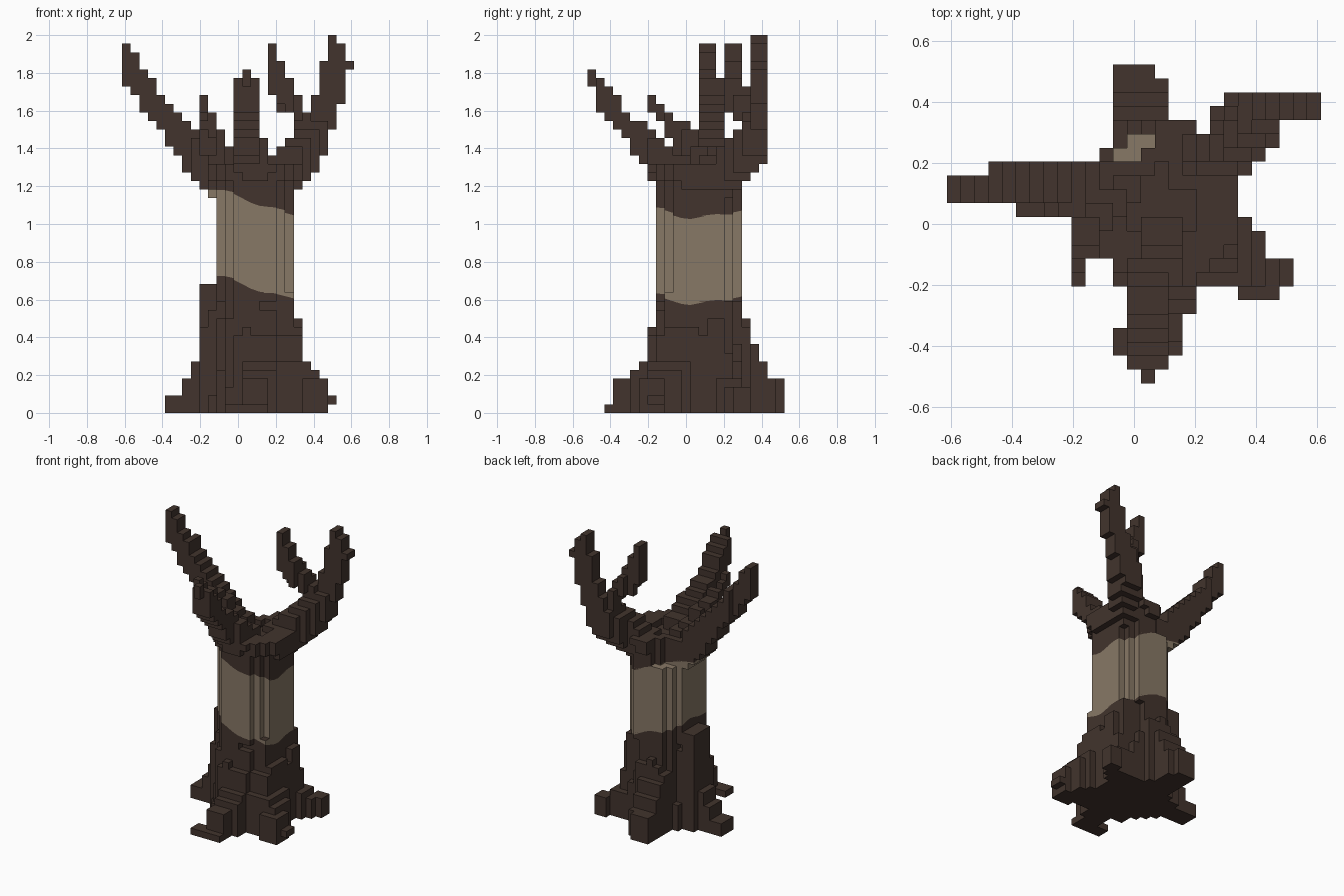
import bpy, bmesh, math
from mathutils import Vector

cube = bpy.data.objects.get("Cube")
if cube:
    bpy.data.objects.remove(cube)

BLOCK = 2 / 44
AXIS = Vector((2, 1.5, 0))      # trunk axis, in blocks


def material(name, rgb):
    mat = bpy.data.materials.new(name)
    mat.use_nodes = True
    mat.diffuse_color = (*rgb, 1)
    shader = next(n for n in mat.node_tree.nodes if n.type == 'BSDF_PRINCIPLED')
    shader.inputs["Base Color"].default_value = mat.diffuse_color
    return mat


materials = [material("dark_bark", (0.054, 0.034, 0.026)),
             material("bare_wood", (0.245, 0.188, 0.132))]


def bare_band(x, y):
    """Lower and upper edge of the bare wood around the trunk."""
    angle = math.atan2(y - AXIS.y * BLOCK, x - AXIS.x * BLOCK)
    wave = -0.08 * math.cos(angle) + 0.012 * math.sin(5 * angle)
    return 0.66 + wave, 1.115 + wave


def box(centre, size):
    """Blocks filling a box that stays above the ground."""
    spans = []
    for middle, length in zip(centre, size):
        count = max(1, round(length))
        start = math.floor(middle - count / 2 + 1)
        spans.append(range(start, start + count))
    return {(x, y, z) for x in spans[0] for y in spans[1]
            for z in spans[2] if z >= 0}


def branch(tip_size, base_size, *path):
    """Box swept down a path from the tip, growing to the base size."""
    path = [Vector(point) for point in path]
    tip_size, base_size = Vector(tip_size), Vector(base_size)
    total = sum((b - a).length for a, b in zip(path, path[1:]))
    cells, travelled = set(), 0
    for a, b in zip(path, path[1:]):
        length = (b - a).length
        steps = math.ceil(length * 1.5)
        for k in range(steps + 1):
            part = k / steps
            grown = (travelled + part * length) / total
            cells |= box(a.lerp(b, part), tip_size.lerp(base_size, grown))
        travelled += length
    return cells


def root(x, y, width, height):
    """Ridge running from a toe to the trunk, rising ever more steeply."""
    toe = Vector((x, y, 0))
    inward = (AXIS - toe).normalized()
    cells = set()
    for k in range(13):
        run = k / 2
        spot = toe + inward * run
        wide = min(4, width + run * 0.3)
        tall = round(height + max(0, run - 1) ** 2 * 0.4)
        spot.z = tall / 2 - 0.5
        cells |= box(spot, (wide, wide, tall))
    return cells


def trunk():
    """Round column, fluted towards the roots, with a dished crown."""
    cells = set()
    for x, y, z in box((*AXIS.xy, 14), (20, 20, 29)):
        dx, dy = x - AXIS.x, y - AXIS.y
        angle = math.atan2(dy, dx)
        radius, limit = math.hypot(dx, dy), 4.95
        if z < 13:
            limit += (13 - z) * 0.09 + 0.5 * math.cos(5 * angle - 2.88)
        elif z > 24 and 1.6 < angle < 2.5:
            limit = 3.8             # rim broken off at the back
        else:
            limit += max(0, z - 25) * 0.35
        if radius <= limit and (z < 28 or radius > 2.5):
            cells.add((x, y, z))
    return cells


parts = {"trunk": trunk()}

# roots: toe position, width and height
parts["back_root"] = root(-0.2, 10, 3, 4)
parts["front_root"] = root(2, -7, 3, 4)
parts["front_toe"] = box((1, -8.5, 0), (5, 2, 1))
parts["front_left_root"] = root(9, -4, 3, 4)
parts["front_left_toe"] = box((11, -3.5, 1), (1, 2, 1))
parts["back_left_root"] = root(9, 6, 2, 3)
parts["right_root"] = root(-7.5, 2, 2, 2)
parts["right_buttress"] = box((-3.5, 2, 7), (2, 4, 15))

# branches: tip size, base size and path
parts["right_branch"] = branch(
    (1, 2, 4), (2, 4, 4), (-13, 2.5, 40.5), (-10, 2.5, 35.5),
    (-6, 2.5, 30.5), (-4, 2.5, 28), (-2, 2, 26))
parts["front_branch"] = branch(
    (3, 1, 3), (3, 2, 4), (1, -10, 36.5), (1, -6, 32), (2, -1, 27))
parts["front_branch_tip"] = box((1, -11, 38.5), (1, 1, 2))
parts["side_twig"] = branch(
    (1, 1, 2), (2, 2, 3), (-4, -4, 35.5), (-3, 0, 30.5), (-1, 2, 28))
parts["forked_branch"] = branch(
    (2, 2, 5), (3, 3, 4), (11.5, 8.5, 40), (10.5, 8.5, 36),
    (8.5, 8, 31), (6, 5, 28), (4, 4, 26))
parts["forked_branch_tip"] = box((11, 8.5, 43), (1, 2, 1))
parts["inner_fork"] = branch(
    (1, 2, 4), (1, 2, 3),
    (4, 5.5, 40.5), (4, 5.5, 39), (6, 6, 36), (8, 8, 32.5))
parts["inner_fork_knob"] = box((5, 6, 35), (1, 1, 1))
parts["fork_twig"] = box((13, 8.5, 40), (1, 2, 1))
solid = set().union(*parts.values())


def add_face(bm, points, index):
    points = list(dict.fromkeys(points))
    if len(points) > 2:
        face = bm.faces.new([bm.verts.new(p) for p in points])
        face.material_index = index


def build(name, cells):
    """Skin the outer block faces, cutting walls along the bare band."""
    bm = bmesh.new()
    for x, y, z in sorted(cells):
        bottom, top = z * BLOCK, (z + 1) * BLOCK
        middle = Vector((x, y)) * BLOCK
        half = BLOCK / 2
        # walls
        for nx, ny in ((1, 0), (0, 1), (-1, 0), (0, -1)):
            if (x + nx, y + ny, z) in solid:
                continue
            a = middle + Vector((nx + ny, ny - nx)) * half
            b = middle + Vector((nx - ny, ny + nx)) * half
            sides = []
            for p in (a, b):
                cuts = [min(max(h, bottom), top) for h in bare_band(*p)]
                sides.append([(*p, h) for h in (bottom, *cuts, top)])
            left, right = sides
            for k in range(3):
                add_face(bm, (left[k], right[k], right[k + 1], left[k + 1]),
                         k % 2)
        # tops and undersides, bare only near the crown
        ring = [middle + Vector((i, j)) * half
                for i, j in ((-1, -1), (1, -1), (1, 1), (-1, 1))]
        high = bare_band(*middle)[1]
        for step, h, loop in ((1, top, ring), (-1, bottom, ring[::-1])):
            if (x, y, z + step) not in solid:
                add_face(bm, [(*p, h) for p in loop], int(1 < h < high))
    bmesh.ops.remove_doubles(bm, verts=bm.verts, dist=1e-5)
    mesh = bpy.data.meshes.new(name)
    bm.to_mesh(mesh)
    bm.free()
    for mat in materials:
        mesh.materials.append(mat)
    bpy.context.collection.objects.link(bpy.data.objects.new(name, mesh))


used = set()
for name, cells in parts.items():
    build(name, cells - used)
    used |= cells
